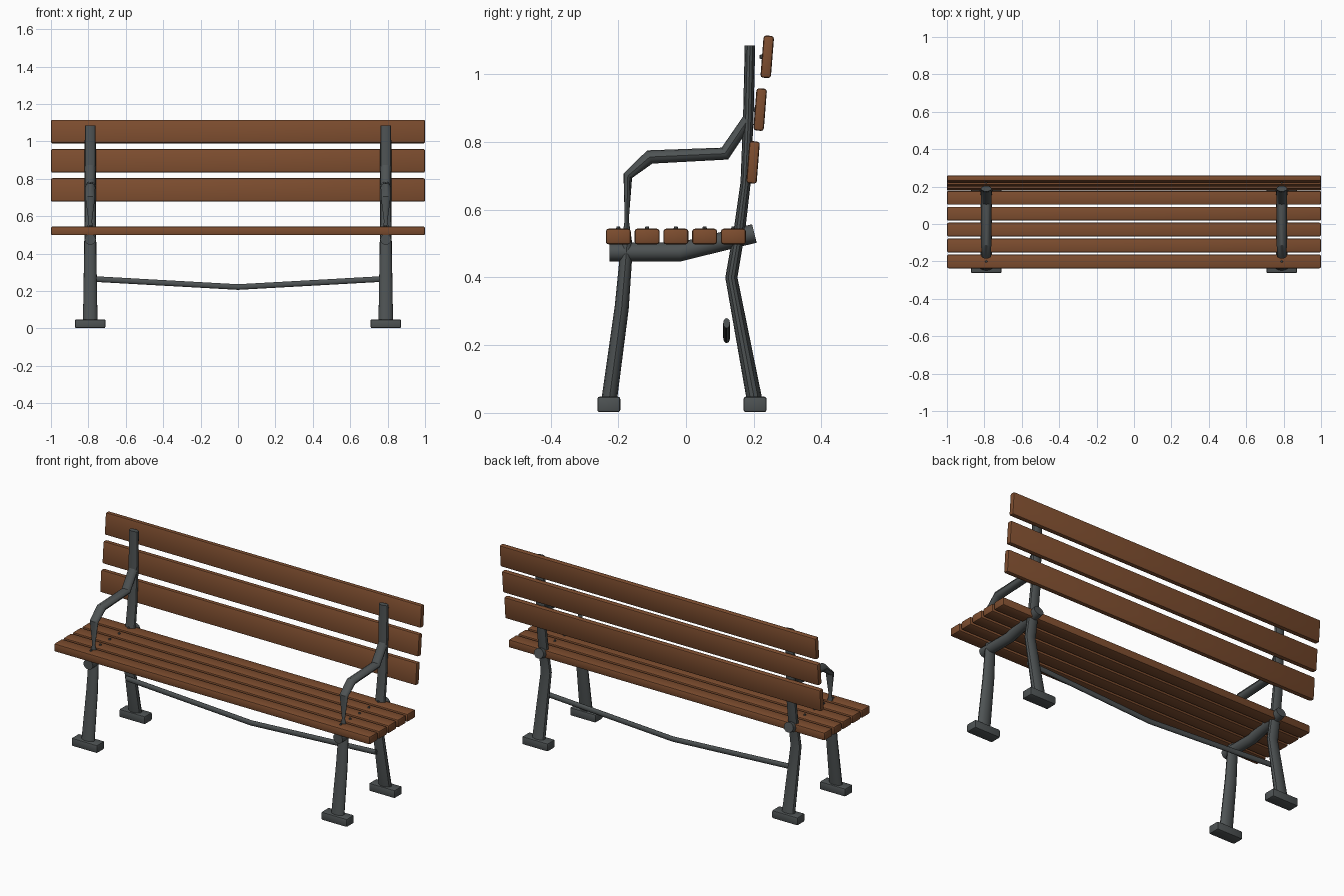
import bpy, bmesh, math
from mathutils import Vector, Matrix

if "Cube" in bpy.data.objects:
    bpy.data.objects.remove(bpy.data.objects["Cube"])


def material(name, rgb):
    m = bpy.data.materials.new(name)
    m.diffuse_color = (*rgb, 1)
    m.use_nodes = True
    m.node_tree.nodes["Principled BSDF"].inputs["Base Color"].default_value = m.diffuse_color
    return m


WOOD = material("brown wood", (0.205, 0.074, 0.028))
IRON = material("dark grey iron", (0.076, 0.086, 0.088))
SIDE_X = 0.79  # x of the iron end frames


def add_object(name, bm, mat, mirror=False, smooth=None):
    bmesh.ops.recalc_face_normals(bm, faces=bm.faces)
    mesh = bpy.data.meshes.new(name)
    bm.to_mesh(mesh)
    bm.free()
    mesh.materials.append(mat)
    ob = bpy.data.objects.new(name, mesh)
    bpy.context.collection.objects.link(ob)
    if smooth:
        bpy.ops.object.select_all(action='DESELECT')
        ob.select_set(True)
        bpy.context.view_layer.objects.active = ob
        bpy.ops.object.shade_smooth_by_angle(angle=math.radians(smooth))
    if mirror:
        ob.modifiers.new("Mirror", 'MIRROR')
    return ob


def box(name, centre, size, mat, tilt=0, bevel=0.008, mirror=False):
    bm = bmesh.new()
    bmesh.ops.create_cube(bm, size=1)
    bmesh.ops.scale(bm, vec=size, verts=bm.verts)
    bmesh.ops.bevel(bm, geom=bm.edges[:], offset=bevel, segments=2,
                    profile=0.5, affect='EDGES')
    bmesh.ops.transform(bm, verts=bm.verts, matrix=Matrix.Translation(centre)
                        @ Matrix.Rotation(tilt, 4, 'X'))
    return add_object(name, bm, mat, mirror, 30)


def tube(name, path, side, mirror=False, sides=12):
    """Sweep an ellipse along path: (point, width along side axis, thickness)."""
    bm = bmesh.new()
    side = Vector(side)
    pts = [Vector(p[0]) for p in path]
    rings = []
    for i, (p, w, t) in enumerate(path):
        d_in = (pts[i] - pts[max(i - 1, 0)]).normalized()
        d_out = (pts[min(i + 1, len(pts) - 1)] - pts[i]).normalized()
        tangent = (d_in + d_out).normalized()
        n = side.cross(tangent)
        rings.append([bm.verts.new(pts[i]
                      + side * (w / 2 * math.cos(2 * math.pi * k / sides))
                      + n * (t / 2 * math.sin(2 * math.pi * k / sides)))
                      for k in range(sides)])
    for a, b in zip(rings, rings[1:]):
        for k in range(sides):
            j = (k + 1) % sides
            bm.faces.new((a[k], a[j], b[j], b[k]))
    bm.faces.new(rings[0])
    bm.faces.new(rings[-1])
    return add_object(name, bm, IRON, mirror, 35)


def frame_tube(name, path):
    """Tube in the plane of an end frame, path rows are y, z, width, thickness."""
    return tube(name, [((SIDE_X, y, z), w, t) for y, z, w, t in path],
                (1, 0, 0), mirror=True)


def bolt(name, centre, tilt):
    bm = bmesh.new()
    bmesh.ops.create_cone(bm, cap_ends=True, segments=8, radius1=0.008,
                          radius2=0.005, depth=0.012)
    bmesh.ops.transform(bm, verts=bm.verts, matrix=Matrix.Translation(centre)
                        @ Matrix.Rotation(tilt, 4, 'X'))
    add_object(name, bm, IRON, True, 30)


# seat slats with bolts
for i in range(5):
    y = -0.2 + 0.085 * i
    box(f"seat_slat_{i + 1}", (0, y, 0.521), (2, 0.074, 0.046), WOOD)
    bolt(f"seat_bolt_{i + 1}", (SIDE_X, y, 0.545), 0)

# leaning back slats with bolts
LEAN = math.radians(-4.5)
for i in range(3):
    y, z = 0.198 + 0.021 * i, 0.74 + 0.156 * i
    box(f"back_slat_{i + 1}", (0, y, z), (2, 0.031, 0.125), WOOD, tilt=LEAN)
    bolt(f"back_bolt_{i + 1}", (SIDE_X, y - 0.017, z), math.radians(90) + LEAN)

# feet
for name, y in (("front_foot", -0.228), ("back_foot", 0.204)):
    box(name, (SIDE_X, y, 0.025), (0.163, 0.068, 0.046), IRON,
        bevel=0.007, mirror=True)

# front leg running up into the armrest, pinched just above the seat
frame_tube("front_leg_and_armrest", [
    (-0.228, 0.03, 0.078, 0.046), (-0.19, 0.31, 0.068, 0.042),
    (-0.175, 0.49, 0.06, 0.036), (-0.175, 0.57, 0.018, 0.012),
    (-0.172, 0.70, 0.052, 0.028), (-0.107, 0.756, 0.054, 0.042),
    (0.115, 0.766, 0.054, 0.040), (0.182, 0.865, 0.054, 0.034)])

# back leg running up into the backrest post
frame_tube("back_leg_and_post", [
    (0.204, 0.03, 0.078, 0.046), (0.134, 0.40, 0.066, 0.036),
    (0.158, 0.54, 0.062, 0.034), (0.176, 0.68, 0.060, 0.030),
    (0.184, 0.87, 0.060, 0.031), (0.189, 1.085, 0.058, 0.031)])

# seat support bar
frame_tube("seat_support", [
    (-0.226, 0.475, 0.06, 0.056), (-0.02, 0.475, 0.06, 0.056),
    (0.202, 0.53, 0.06, 0.056)])

# sagging cross bar between the back legs
tube("cross_bar", [((-0.79, 0.12, 0.265), 0.02, 0.03),
                   ((0, 0.12, 0.221), 0.02, 0.03),
                   ((0.79, 0.12, 0.265), 0.02, 0.03)], (0, 1, 0))
